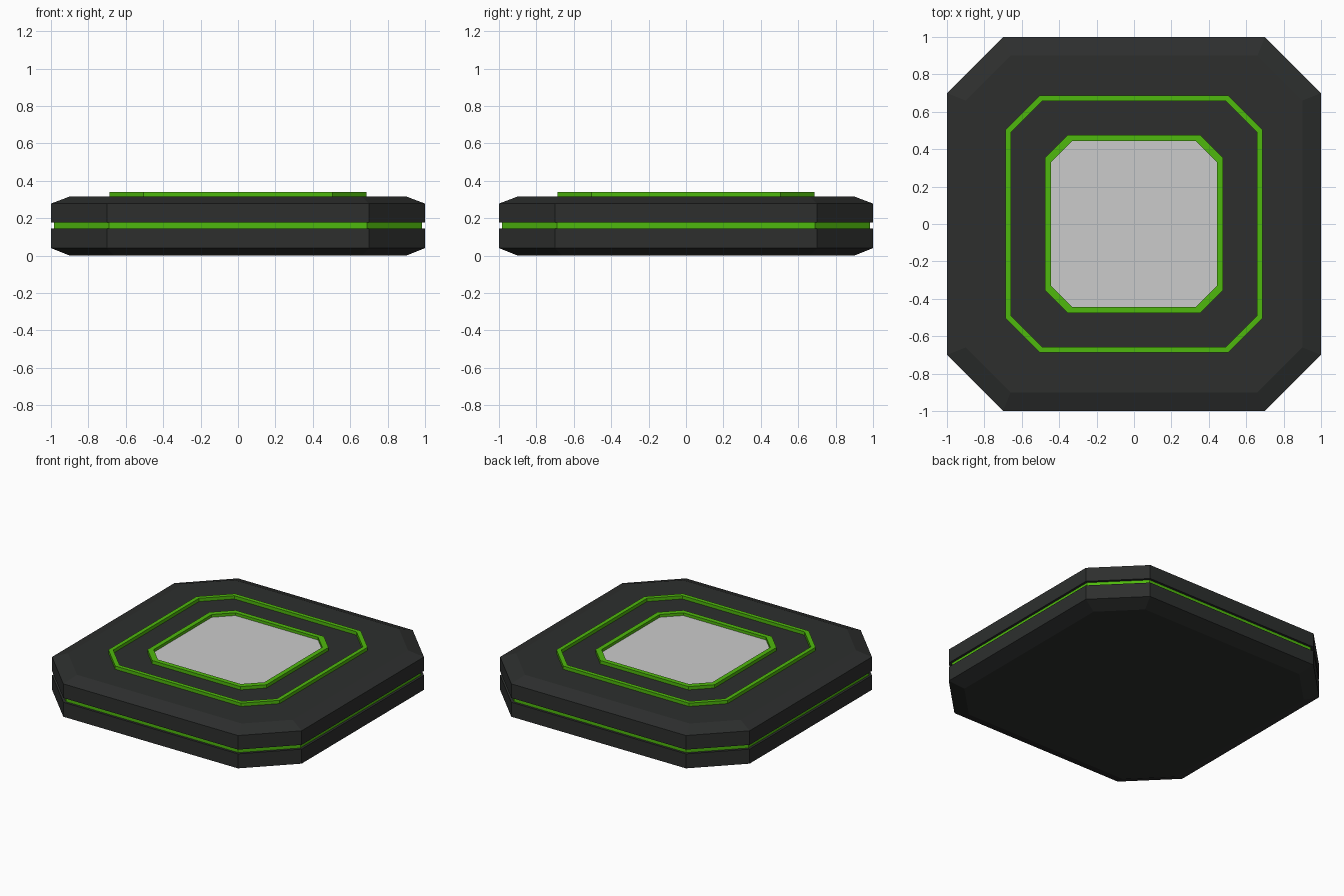
import bpy, bmesh

if "Cube" in bpy.data.objects:
    bpy.data.objects.remove(bpy.data.objects["Cube"])


def material(name, rgb):
    m = bpy.data.materials.new(name)
    m.diffuse_color = (*rgb, 1)
    m.use_nodes = True
    m.node_tree.nodes["Principled BSDF"].inputs["Base Color"].default_value = m.diffuse_color
    return m


DARK = material("dark_shell", (0.026, 0.028, 0.027))
GREEN = material("green_trim", (0.078, 0.48, 0.004))


def octagon(half, flat):
    """Square of half-width `half` with corners cut where each side ends at `flat`."""
    return [(half, -flat), (half, flat), (flat, half), (-flat, half),
            (-half, flat), (-half, -flat), (-flat, -half), (flat, -half)]


def loft(name, sections, mat=None, closed=False):
    """Stack octagons (half, flat, z); cap the ends, or join last to first for a ring."""
    bm = bmesh.new()
    loops = [[bm.verts.new((x, y, z)) for x, y in octagon(h, f)] for h, f, z in sections]
    pairs = list(zip(loops, loops[1:]))
    if closed:
        pairs.append((loops[-1], loops[0]))
    for a, b in pairs:
        for i in range(8):
            j = (i + 1) % 8
            bm.faces.new((a[i], a[j], b[j], b[i]))
    if not closed:
        bm.faces.new(loops[0][::-1])
        bm.faces.new(loops[-1])
    bmesh.ops.recalc_face_normals(bm, faces=bm.faces)
    mesh = bpy.data.meshes.new(name)
    bm.to_mesh(mesh)
    bm.free()
    if mat:
        mesh.materials.append(mat)
    obj = bpy.data.objects.new(name, mesh)
    bpy.context.collection.objects.link(obj)
    return obj


def ring(name, outer, inner, z0, z1):
    loft(name, [(*outer, z0), (*outer, z1), (*inner, z1), (*inner, z0)], GREEN, closed=True)


# Two bevelled shell halves
loft("lower_shell", [(0.9, 0.66, 0), (1, 0.7, 0.04), (1, 0.7, 0.145)], DARK)
loft("upper_shell", [(1, 0.7, 0.176), (1, 0.7, 0.278), (0.9, 0.66, 0.316)], DARK)

# Glowing band recessed in the seam
loft("seam_band", [(0.983, 0.69, 0.145), (0.983, 0.69, 0.176)], GREEN)

# Raised trim on the top face
ring("outer_trim", (0.686, 0.504), (0.657, 0.49), 0.31, 0.34)
ring("inner_trim", (0.477, 0.354), (0.443, 0.332), 0.31, 0.34)

# Plain grey centre plate
loft("centre_plate", [(0.443, 0.332, 0.31), (0.443, 0.332, 0.32)])
